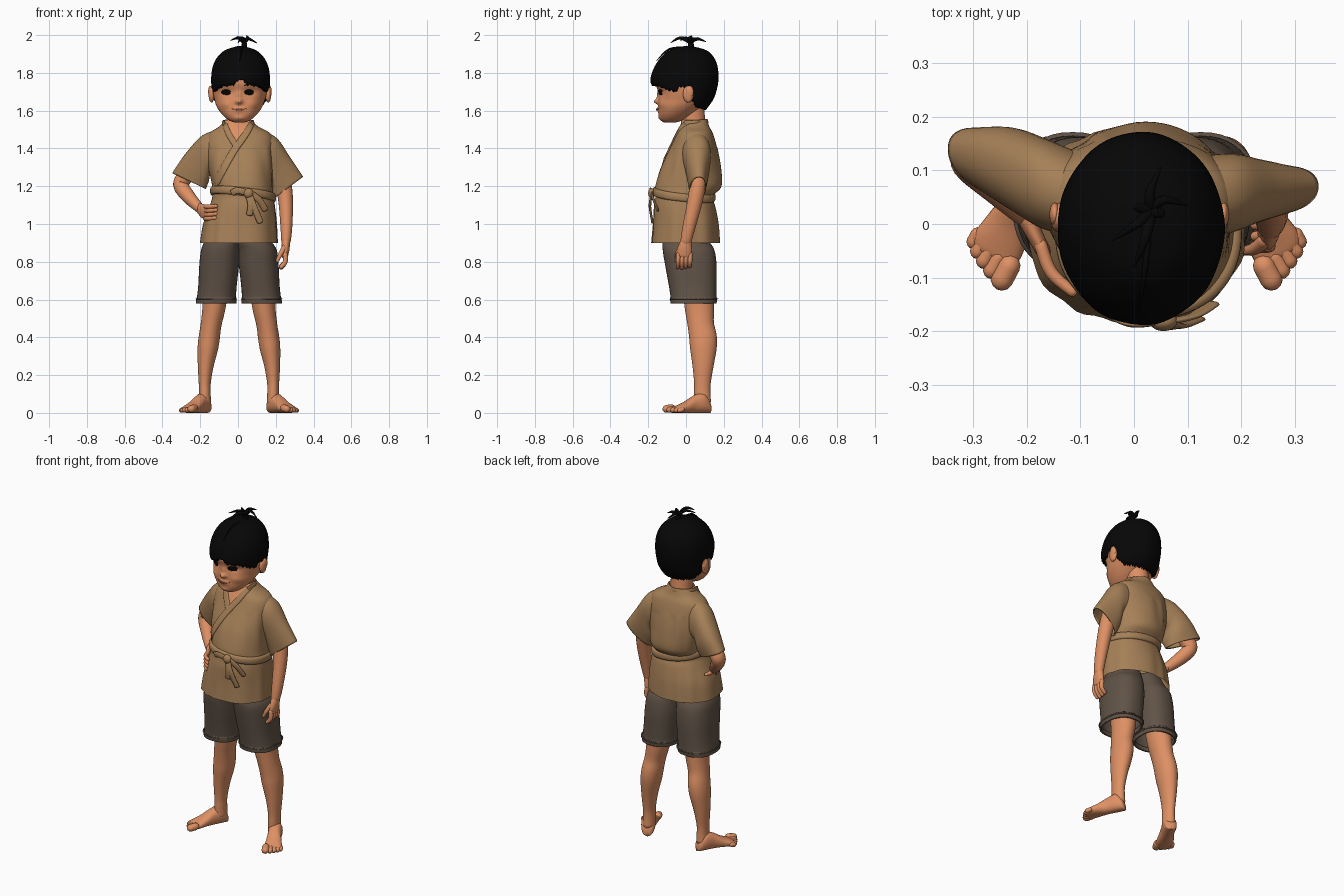
import bpy, bmesh, math
from math import sin, cos, pi, exp
from mathutils import Vector as V
from mathutils.bvhtree import BVHTree

def material(name, r, g, b):
    m = bpy.data.materials.new(name)
    m.diffuse_color = (r, g, b, 1)
    return m

SKIN = material("warm skin", 0.73, 0.28, 0.127)
CLOTH = material("tan cloth", 0.38, 0.216, 0.096)
SHORTS = material("grey brown cloth", 0.118, 0.086, 0.063)
HAIR = material("black hair", 0.002, 0.002, 0.002)
LIPS = material("lip", 0.42, 0.13, 0.075)

def build(name, verts, faces, mat, solid=0):
    bm = bmesh.new()
    vs = [bm.verts.new(v) for v in verts]
    for f in faces:
        bm.faces.new([vs[i] for i in f])
    bmesh.ops.recalc_face_normals(bm, faces=bm.faces)
    me = bpy.data.meshes.new(name)
    bm.to_mesh(me)
    bm.free()
    ob = bpy.data.objects.new(name, me)
    bpy.context.collection.objects.link(ob)
    me.materials.append(mat)
    for p in me.polygons:
        p.use_smooth = True
    if solid:
        s = ob.modifiers.new("thickness", 'SOLIDIFY')
        s.thickness, s.offset = solid, -1
    return ob

def spline(pts, steps):
    """Catmull-Rom through tuples of any length."""
    out = []
    for i in range(len(pts) - 1):
        a, b, c, d = pts[max(i - 1, 0)], pts[i], pts[i + 1], pts[min(i + 2, len(pts) - 1)]
        for k in range(steps):
            t = k / steps
            out.append(tuple(0.5 * (2 * q + (r - p) * t + (2 * p - 5 * q + 4 * r - s) * t * t
                       + (3 * q - p - 3 * r + s) * t ** 3) for p, q, r, s in zip(a, b, c, d)))
    return out + [tuple(pts[-1])]

def loft(name, rings, mat, n=40, steps=5, p=2.0, caps=True, solid=0):
    """Rings are 9-tuples: centre, first half axis, second half axis."""
    sp = lambda x: math.copysign(abs(x) ** (2 / p), x)
    rs = spline(rings, steps) if steps > 1 else rings
    verts = [V(r[0:3]) + V(r[3:6]) * sp(cos(2 * pi * k / n)) + V(r[6:9]) * sp(sin(2 * pi * k / n))
             for r in rs for k in range(n)]
    faces = [(j * n + k, j * n + (k + 1) % n, (j + 1) * n + (k + 1) % n, (j + 1) * n + k)
             for j in range(len(rs) - 1) for k in range(n)]
    if caps:
        faces += [tuple(range(n)), tuple(range(len(verts) - n, len(verts)))]
    return build(name, verts, faces, mat, solid)

def oval(z, cx, cy, rx, ry):
    return (cx, cy, z, rx, 0, 0, 0, ry, 0)

def tube(name, pts, mat, ref=(0, 1, 0), n=20, steps=5):
    """Round-ended limb through (x, y, z, radius across, radius along ref)."""
    ps = spline(pts, steps)
    c = [V(q[:3]) for q in ps]
    tan = [(c[min(i + 1, len(c) - 1)] - c[max(i - 1, 0)]).normalized() for i in range(len(c))]
    item = [(c[i], tan[i], ps[i][3], ps[i][4]) for i in range(len(c))]
    def tip(it, s):
        r = min(it[2], it[3])
        return [(it[0] + it[1] * s * r * h, it[1], it[2] * w, it[3] * w)
                for h, w in ((.5, .87), (.87, .5), (1, .1))]
    item = tip(item[0], -1)[::-1] + item + tip(item[-1], 1)
    rings = []
    for q, t, a, b in item:
        v = (V(ref) - t * t.dot(V(ref))).normalized()
        rings.append((*q, *(v.cross(t) * a), *(v * b)))
    return loft(name, rings, mat, n, 1)

def ball(name, c, r, mat):
    return loft(name, [(c[0], c[1], c[2] - r[2] * cos(pi * i / 14), r[0] * sin(pi * i / 14) + 1e-4, 0, 0,
                        0, r[1] * sin(pi * i / 14) + 1e-4, 0) for i in range(15)], mat, 20, 1)

def strip(name, pts, target, mat, off, steps=8):
    """Band of (x, z, half width) laid on the front of a target."""
    me = target.data
    tree = BVHTree.FromPolygons([v.co for v in me.vertices], [tuple(p.vertices) for p in me.polygons])
    ps, verts = spline(pts, steps), []
    for i, (x, z, w) in enumerate(ps):
        a, b = ps[max(i - 1, 0)], ps[min(i + 1, len(ps) - 1)]
        d = V((a[1] - b[1], b[0] - a[0])).normalized()
        for s in (-1, -.9, -.45, 0, .45, .9, 1):
            X, Z = x + d[0] * s * w, z + d[1] * s * w
            hit = tree.ray_cast(V((X, -1, Z)), V((0, 1, 0)))[0]
            verts.append((X, (hit.y if hit else 0) - (off if abs(s) < 1 else -.002), Z))
    faces = [(j * 7 + k, j * 7 + k + 1, j * 7 + k + 8, j * 7 + k + 7)
             for j in range(len(ps) - 1) for k in range(6)]
    return build(name, verts, faces, mat)

# Head with modelled nose, sockets, lips and cheeks
head = loft("head", [oval(*r) for r in (
    (1.537, .008, -.085, .025, .03), (1.55, .008, -.075, .058, .058), (1.58, .008, -.055, .092, .09),
    (1.62, .008, -.03, .12, .115), (1.66, .009, -.005, .134, .14), (1.70, .01, 0, .143, .146),
    (1.75, .01, -.003, .147, .158), (1.82, .01, 0, .138, .15), (1.88, .01, 0, .11, .12),
    (1.92, .01, 0, .05, .06))], SKIN, n=120, steps=9, p=2.15)
BUMPS = ((.005, 1.648, .017, .014, .025), (.005, 1.68, .013, .025, .011), (-.066, 1.70, .03, .02, -.008),
         (.07, 1.70, .03, .02, -.008), (.005, 1.607, .03, .014, .008), (.005, 1.56, .03, .012, .006),
         (-.07, 1.635, .03, .025, .008), (.08, 1.635, .03, .025, .008))
for v in head.data.vertices:
    if v.co.y < -.03:
        v.co.y -= sum(a * exp(-((v.co.x - x) / sx) ** 2 - ((v.co.z - z) / sz) ** 2) for x, z, sx, sz, a in BUMPS)
for x, side in ((-.064, "right"), (.058, "left")):
    strip(side + "_eye", [(x - .025, 1.697, .005), (x - .012, 1.698, .013), (x + .012, 1.697, .014),
                          (x + .025, 1.695, .006)], head, HAIR, .004)
    o = math.copysign(1, x)
    strip(side + "_brow", [(x - o * .025, 1.731, .002), (x, 1.741, .003), (x + o * .03, 1.738, .002)],
          head, HAIR, .003)
    ball(side + "_ear", (.01 + o * .15, .012, 1.688), (.016, .028, .045), SKIN)
    ball(side + "_ear_rim", (.01 + o * .158, .018, 1.70), (.010, .022, .032), SKIN)
strip("mouth", [(-.036, 1.613, .002), (-.015, 1.607, .004), (.005, 1.606, .005), (.025, 1.607, .004),
                (.046, 1.613, .002)], head, LIPS, .005)
tube("neck", [(0, .055, 1.42, .068, .065), (.002, .042, 1.52, .06, .062), (.006, .03, 1.64, .06, .065)], SKIN, n=32)

# Hair cap with a ragged hairline that depends on direction
PROFILE = spline([(1.60, 0, .12, .102), (1.66, -.005, .145, .15), (1.72, -.009, .153, .174),
                  (1.77, -.008, .156, .18), (1.83, .0, .148, .168), (1.88, .007, .125, .142),
                  (1.92, .01, .082, .098), (1.942, .01, .015, .02)], 8)
LINE = ((0, 1.768), (7, 1.755), (14, 1.738), (40, 1.732), (55, 1.715), (72, 1.70), (82, 1.725), (97, 1.728),
        (106, 1.65), (122, 1.618), (180, 1.61))

def lerp(table, t):
    for a, b in zip(table, table[1:]):
        if t <= b[0]:
            f = max(0, (t - a[0]) / (b[0] - a[0]))
            return [p + (q - p) * f for p, q in zip(a, b)]
    return list(table[-1])

N, M = 120, 26
verts = []
for j in range(-1, M + 1):
    for k in range(N):
        t = 2 * pi * k / N
        deg = abs((math.degrees(t) + 180) % 360 - 180)
        low = lerp(LINE, deg)[1] + .012 * ((k * 7 % 5) / 4 - .5)
        f = sin(max(j, 0) / M * pi / 2)
        _, cy, rx, ry = lerp(PROFILE, low + (1.942 - low) * f)
        s = .88 if j < 0 else 1 + .006 * sin(9 * t) * (1 - f)
        verts.append((.013 + rx * s * sin(t), cy - ry * s * cos(t), low + (1.942 - low) * f))
faces = [(j * N + k, j * N + (k + 1) % N, (j + 1) * N + (k + 1) % N, (j + 1) * N + k)
         for j in range(M + 1) for k in range(N)] + [tuple(range((M + 1) * N, (M + 2) * N))]
build("hair", verts, faces, HAIR)

# Tuft on the crown: tapered curls
for i, (mx, my, mz, ex, ey, ez) in enumerate((
        (.005, .0, 1.985, -.04, -.03, 1.972), (.05, .02, 1.985, .045, .03, 1.996),
        (.055, .045, 1.98, .10, .035, 1.958), (.03, .06, 1.98, .05, .105, 1.965),
        (.02, -.03, 1.985, .0, -.08, 1.96), (.01, .03, 1.98, .0, .03, 1.994))):
    tube(f"hair_tuft_{i}", [(.035, .025, 1.93, .014, .014), (.033, .025, 1.96, .012, .012),
                            (mx, my, mz, .009, .009), (ex, ey, ez, .002, .002)], HAIR, ref=(.6, .7, .1), n=8)
tube("loose_strand", [(.03, 0, 1.935, .006, .006), (.02, -.09, 1.925, .005, .005), (.01, -.155, 1.865, .002, .002)],
     HAIR, ref=(1, 0, 0), n=8)

# Wrap jacket body
shirt = loft("jacket_body", [oval(*r) for r in (
    (.90, .004, -.002, .205, .181), (1.0, .010, -.002, .194, .173), (1.09, .022, -.008, .174, .163),
    (1.145, .026, -.010, .162, .152), (1.20, .024, .012, .16, .175), (1.30, .014, .025, .17, .158),
    (1.40, .010, .04, .178, .125), (1.475, .010, .047, .165, .097), (1.515, .004, .046, .105, .078),
    (1.55, 0, .044, .068, .068))], CLOTH, n=72, steps=6, p=2.25, caps=False)
for v in shirt.data.vertices:
    a, g = math.atan2(v.co.y, v.co.x), min(1, abs(v.co.z - 1.15) / .15) * (v.co.z < 1.4)
    k = 1 + .015 * g * sin(11 * a + 2 * sin(3 * a))
    v.co.x, v.co.y = v.co.x * k, v.co.y * k
# Open neck: cut along the two collar edges, skin above them
shirt.data.materials.append(SKIN)
bm = bmesh.new()
bm.from_mesh(shirt.data)
base = V((-.012, 0, 1.428))
edges = [V((.10, 0, .058)), V((-.10, 0, .09))]
for no in edges:
    bmesh.ops.bisect_plane(bm, geom=bm.verts[:] + bm.edges[:] + bm.faces[:], plane_co=base, plane_no=no)
for f in bm.faces:
    c = f.calc_center_median()
    f.material_index = int(c.y < .03 and all((c - base).dot(no) > 0 for no in edges))
bm.to_mesh(shirt.data)
bm.free()
strip("under_collar", [(-.07, 1.53, .013), (-.048, 1.475, .016), (-.014, 1.42, .016)], shirt, CLOTH, .007)
strip("over_collar", [(.075, 1.535, .014), (.04, 1.475, .018), (-.03, 1.375, .019), (-.118, 1.215, .019)],
      shirt, CLOTH, .008)
tube("back_collar", [(.074, -.005, 1.53, .006, .018), (.076, .06, 1.533, .006, .018), (0, .112, 1.538, .006, .018),
                     (-.074, .06, 1.533, .006, .018), (-.072, -.005, 1.525, .006, .018)], CLOTH, ref=(0, 0, 1))

# Sleeves: rings between an upper and a lower outline point, with depth
def sleeve(name, rows):
    rings = []
    for ax, ay, az, bx, by, bz, d in rows:
        a, b = V((ax, ay, az)), V((bx, by, bz))
        rings.append((*((a + b) / 2), *((a - b) / 2), 0, d, 0))
    return loft(name, rings, CLOTH, n=40, steps=7, p=2.2, caps=False, solid=.008)

sleeve("right_sleeve", [(-.10, .05, 1.50, -.08, .05, 1.26, .078), (-.19, .078, 1.468, -.14, .07, 1.27, .085),
                        (-.28, .118, 1.37, -.155, .082, 1.225, .078), (-.348, .14, 1.27, -.17, .085, 1.185, .06)])
sleeve("left_sleeve", [(.12, .05, 1.50, .10, .045, 1.26, .078), (.205, .06, 1.455, .155, .055, 1.26, .074),
                       (.275, .064, 1.355, .168, .06, 1.195, .06), (.345, .07, 1.25, .19, .055, 1.135, .045)])

# Belt, knot, loops and tails
loft("belt", [(.027, -.010, 1.157 + dz, r, 0, -.018, 0, r - .008, -.015) for dz, r in
              ((-.022, .155), (-.019, .171), (0, .175), (.019, .171), (.022, .155))], CLOTH, n=64, steps=2, p=2.25,
     caps=False)
ball("belt_knot", (.055, -.182, 1.163), (.026, .018, .026), CLOTH)
TAILS = {"tail_long": [(.06, -.183, 1.155), (.085, -.190, 1.09), (.118, -.178, 1.01)],
         "tail_short": [(.055, -.183, 1.155), (.068, -.192, 1.10), (.06, -.185, 1.05)],
         "loop_left": [(.05, -.183, 1.165), (.0, -.188, 1.178), (-.03, -.178, 1.165)],
         "loop_right": [(.06, -.183, 1.165), (.11, -.172, 1.13), (.145, -.15, 1.075)]}
for name, pts in TAILS.items():
    tube("belt_" + name, [(*p, .017, .006) for p in pts], CLOTH, n=14)

# Shorts, legs and feet, mirrored about a line slightly right of centre
def foot(side, s, dx):
    d, heel = V((s * .47, -.883, 0)), V((s * .162 + dx, .128, 0))
    w = V((-s * .883, -.47, 0))   # towards the big toe
    rings = []
    for t, hw, h, o in ((0, .012, .03, 0), (.01, .03, .06, 0), (.045, .039, .105, 0), (.10, .038, .09, 0),
                        (.15, .044, .06, -.002), (.19, .049, .042, -.003), (.212, .044, .032, 0),
                        (.222, .032, .022, .006)):
        rings.append((*(heel + d * t + w * o + V((0, 0, h / 2))), *(w * hw), 0, 0, h / 2))
    loft(side + "_foot", rings, SKIN, n=28, p=2.3)
    for i in range(5):
        r = (.021, .016, .015, .014, .013)[i]
        c = heel + d * (.215 - .006 * i) + w * (.034, .009, -.012, -.031, -.046)[i]
        e = c + d * (.030, .030, .027, .023, .017)[i]
        tube(f"{side}_toe_{i}", [(c.x, c.y, r + .004, r, r), (e.x, e.y, r, r, r * .95)], SKIN, ref=(0, 0, 1), n=12)

for side, s, dx in (("right", -1, 0), ("left", 1, .010)):
    loft(side + "_short_leg", [oval(z, s * cx + dx * (z < .9), cy, rx, ry) for z, cx, cy, rx, ry in (
        (.97, .075, -.005, .08, .10), (.91, .085, 0, .092, .122), (.86, .094, .014, .102, .137),
        (.78, .10, .026, .105, .136), (.68, .108, .035, .102, .127), (.615, .114, .04, .103, .122),
        (.61, .114, .04, .106, .125), (.58, .116, .04, .107, .122))], SHORTS, n=44, p=2.35, caps=False, solid=.01)
    tube(side + "_leg", [(s * x + dx, y, z, rx, ry) for x, y, z, rx, ry in (
        (.112, .055, .75, .075, .085), (.126, .07, .57, .062, .078), (.142, .078, .47, .055, .070),
        (.152, .09, .40, .056, .073), (.160, .092, .34, .054, .070), (.171, .090, .25, .042, .056),
        (.176, .087, .16, .032, .044), (.176, .086, .11, .031, .043), (.176, .088, .06, .033, .044))], SKIN, n=32)
    foot(side, s, dx)

# Arm with hand on the hip
tube("right_arm", [(-.2, .09, 1.36, .045, .045), (-.285, .12, 1.245, .043, .043), (-.30, .116, 1.20, .041, .041),
                   (-.258, .075, 1.14, .036, .036), (-.205, .022, 1.085, .026, .026)], SKIN)
tube("right_palm", [(-.205, .022, 1.085, .020, .027), (-.188, -.015, 1.07, .016, .037),
                    (-.170, -.05, 1.062, .014, .038)], SKIN, ref=(0, 0, 1))
for i in range(4):
    z = 1.092 - .021 * i
    tube(f"right_finger_{i}", [(-.174, -.04, z, .012, .012), (-.155, -.09, z - .001, .012, .012),
                               (-.116, -.126, z + .003, .010, .010)], SKIN, ref=(0, 0, 1), n=12)
tube("right_thumb", [(-.194, 0, 1.075, .014, .014), (-.190, .04, 1.06, .012, .012), (-.184, .068, 1.06, .010, .010)],
     SKIN, ref=(0, 0, 1), n=12)

# Hanging arm
tube("left_arm", [(.2, .07, 1.36, .045, .045), (.24, .062, 1.21, .043, .043), (.253, .045, 1.11, .038, .040),
                  (.256, .015, .98, .031, .034), (.254, 0, .91, .025, .029)], SKIN)
tube("left_palm", [(.254, 0, .915, .022, .027), (.252, -.006, .87, .021, .038), (.248, -.010, .835, .018, .040)], SKIN)
for i in range(4):
    y = -.040 + .021 * i
    tube(f"left_finger_{i}", [(.25, y, .84, .013, .012), (.25, y - .002, .80, .013, .012),
                              (.228, y - .004, .768 + .004 * abs(i - 1), .011, .010)], SKIN, n=12)
tube("left_thumb", [(.245, -.03, .875, .014, .014), (.225, -.046, .84, .012, .012), (.208, -.05, .805, .009, .009)],
     SKIN, n=12)
